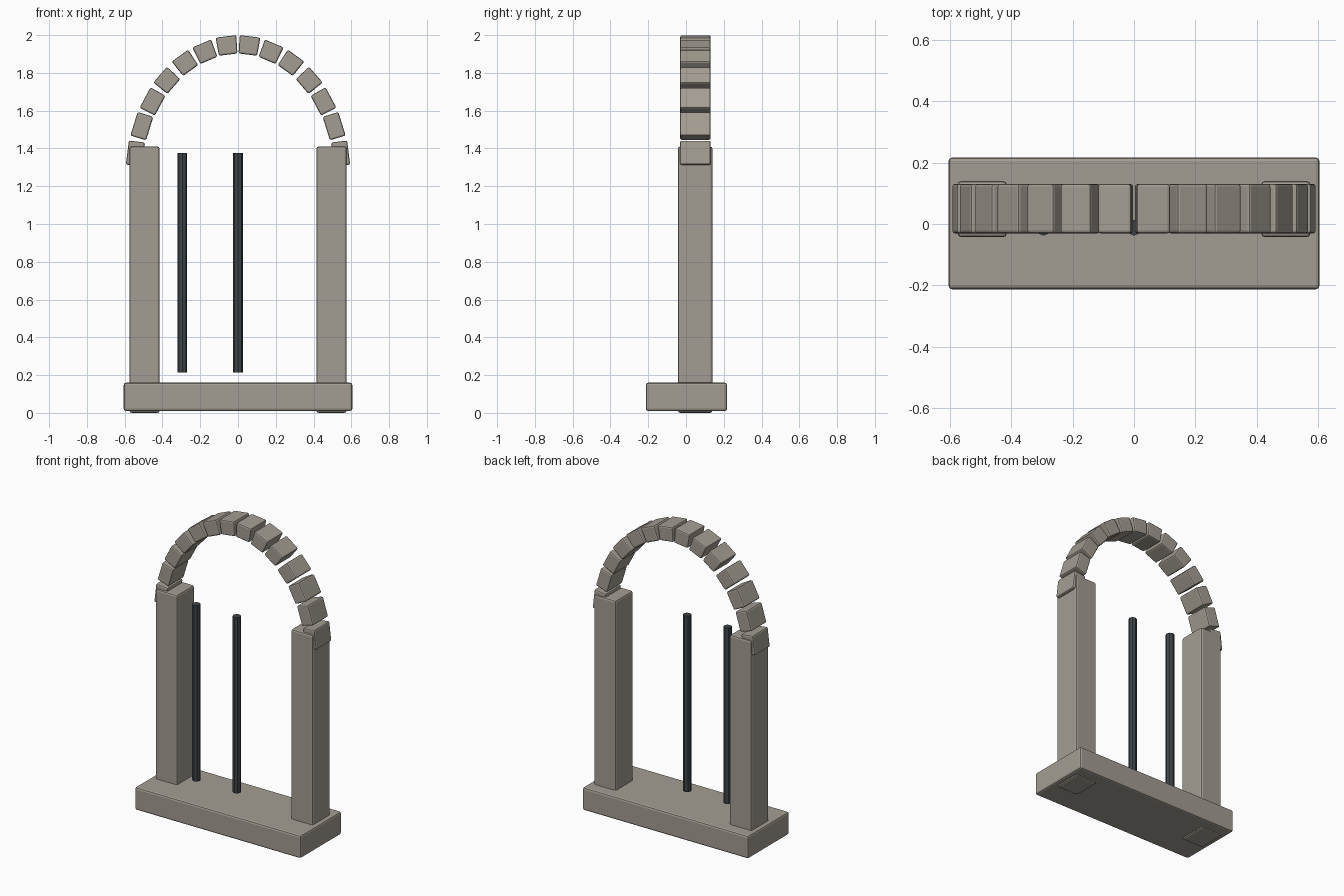
import bpy, bmesh
from math import radians
from mathutils import Matrix, Vector

if "Cube" in bpy.data.objects:
    bpy.data.objects.remove(bpy.data.objects["Cube"])


def material(name, rgb):
    m = bpy.data.materials.new(name)
    m.diffuse_color = (*rgb, 1)
    m.use_nodes = True
    m.node_tree.nodes["Principled BSDF"].inputs["Base Color"].default_value = m.diffuse_color
    return m


stone = material("stone", (0.37, 0.34, 0.29))
iron = material("dark_iron", (0.05, 0.06, 0.07))


def finish(bm, name, mat):
    mesh = bpy.data.meshes.new(name)
    bm.to_mesh(mesh)
    bm.free()
    mesh.materials.append(mat)
    obj = bpy.data.objects.new(name, mesh)
    bpy.context.collection.objects.link(obj)
    return obj


def stone_block(name, lo, hi, bevel, taper=1.0, matrix=None):
    """Bevelled box between two corners; taper narrows its lower edge in x."""
    lo, hi = Vector(lo), Vector(hi)
    bm = bmesh.new()
    bmesh.ops.create_cube(bm, size=1)
    for v in bm.verts:
        if v.co.z < 0:
            v.co.x *= taper
        v.co = Vector(a * b for a, b in zip(v.co, hi - lo)) + (lo + hi) / 2
    bmesh.ops.bevel(bm, geom=bm.edges[:], offset=bevel, segments=2,
                    profile=0.5, affect='EDGES')
    if matrix:
        bm.transform(matrix)
    return finish(bm, name, stone)


# Base slab
stone_block("base", (-0.605, -0.213, 0.01), (0.605, 0.217, 0.16), 0.012)

# Pillars pass through the slab and reach the ground
for side, x in (("left", -0.495), ("right", 0.495)):
    stone_block(side + "_pillar", (x - 0.08, -0.043, 0), (x + 0.08, 0.14, 1.41), 0.012)

# Arch stones: centre x, centre z, tilt, length, thickness, lower-edge taper
arch = [
    (0.058, 1.945, 7, 0.110, 0.097, 0.90),
    (0.173, 1.911, 23, 0.108, 0.097, 0.90),
    (0.279, 1.852, 36, 0.107, 0.097, 0.92),
    (0.376, 1.759, 49, 0.110, 0.096, 0.94),
    (0.452, 1.648, 62, 0.122, 0.091, 0.97),
    (0.509, 1.518, 73, 0.130, 0.087, 1.0),
    (0.543, 1.373, 83, 0.128, 0.086, 1.0),
]
for i, (x, z, tilt, length, thick, taper) in enumerate(arch):
    for side, s in (("left", -1), ("right", 1)):
        m = Matrix.Translation((s * x, 0.05, z)) @ Matrix.Rotation(radians(s * tilt), 4, 'Y')
        half = Vector((length / 2, 0.081, thick / 2))
        stone_block(f"{side}_arch_stone_{i + 1}", -half, half, 0.009, taper, m)

# Two remaining iron bars
for name, x in (("side_bar", -0.295), ("middle_bar", 0.0)):
    bm = bmesh.new()
    bmesh.ops.create_cone(bm, cap_ends=True, segments=8, radius1=0.026, radius2=0.026,
                          depth=1.16, matrix=Matrix.Translation((x, -0.012, 0.795)))
    finish(bm, name, iron)
